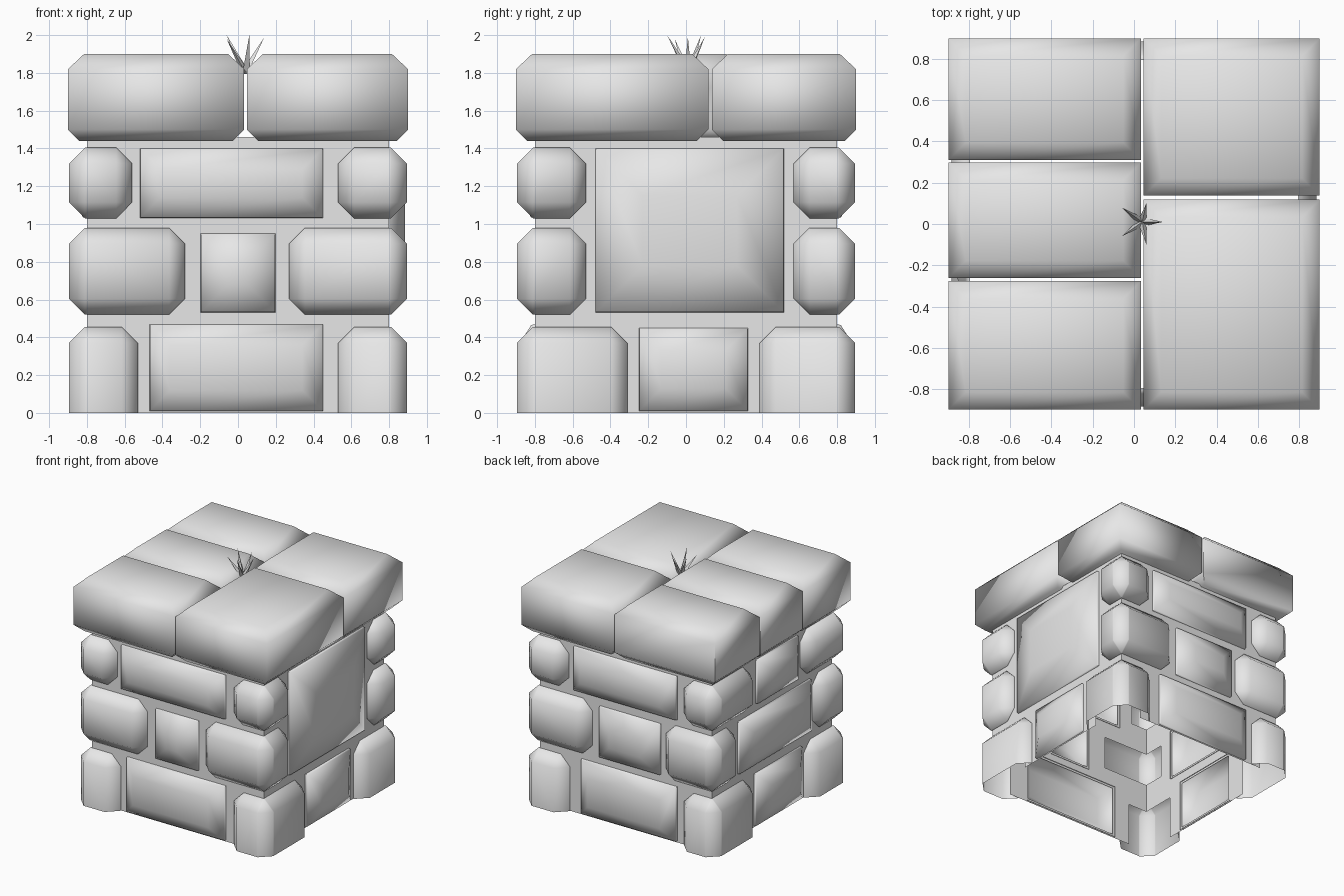
import bpy, bmesh, math
from mathutils import Vector, Matrix

cube = bpy.data.objects.get("Cube")
if cube:
    bpy.data.objects.remove(cube, do_unlink=True)

GREY = (0.8, 0.8, 0.8, 1)
stone = bpy.data.materials.new("stone_grey")
stone.use_nodes = True
stone.diffuse_color = GREY
stone.node_tree.nodes["Principled BSDF"].inputs["Base Color"].default_value = GREY

WALL = 0.8      # mortar plane
OUT = 0.895     # outer face of the corner stones


def finish(name, bm, angle=None):
    """Turn a bmesh into an object, smooth below the given angle."""
    mesh = bpy.data.meshes.new(name)
    bm.to_mesh(mesh)
    bm.free()
    mesh.materials.append(stone)
    obj = bpy.data.objects.new(name, mesh)
    bpy.context.collection.objects.link(obj)
    if angle:
        bpy.ops.object.select_all(action='DESELECT')
        obj.select_set(True)
        bpy.context.view_layer.objects.active = obj
        bpy.ops.object.shade_smooth_by_angle(angle=math.radians(angle))
    return obj


def loft(name, rect, rings, place, closed, angle):
    """Stack inset copies of a rectangle; rings hold (inset, depth)."""
    u0, u1, v0, v1 = rect
    bm = bmesh.new()
    loops = []
    for i, d in rings:
        corners = [(u0 + i, v0 + i), (u1 - i, v0 + i), (u1 - i, v1 - i), (u0 + i, v1 - i)]
        loops.append([bm.verts.new(place(u, v, d)) for u, v in corners])
    for a, b in zip(loops, loops[1:]):
        for k in range(4):
            n = (k + 1) % 4
            bm.faces.new((a[k], a[n], b[n], b[k]))
    bm.faces.new(loops[-1])
    if closed:
        bm.faces.new(loops[0][::-1])
    bmesh.ops.recalc_face_normals(bm, faces=bm.faces)
    return finish(name, bm, angle)


def corner_stone(name, sx, sy, x_in, y_in, z0, z1):
    """Chamfered block wrapped round a corner, hollow behind the mortar."""
    bm = bmesh.new()
    bmesh.ops.create_cube(bm, size=1)
    low = -0.4 if z0 == 0 else z0
    lo, hi = Vector((x_in, y_in, low)), Vector((OUT, OUT, z1))
    for v in bm.verts:
        p = [(lo[k] if v.co[k] < 0 else hi[k]) for k in range(3)]
        v.co = (p[0] * sx, p[1] * sy, p[2])
    bmesh.ops.recalc_face_normals(bm, faces=bm.faces)
    bmesh.ops.bevel(bm, geom=bm.edges[:], offset=0.085, segments=1,
                    profile=0.5, affect='EDGES')
    cuts = [((WALL * sx, 0, 0), (1, 0, 0), False), ((0, WALL * sy, 0), (0, 1, 0), False)]
    if z0 == 0:
        cuts.append(((0, 0, 0), (0, 0, 1), True))
    for co, no, clear in cuts:
        bmesh.ops.bisect_plane(bm, geom=bm.verts[:] + bm.edges[:] + bm.faces[:],
                               plane_co=co, plane_no=no, clear_inner=clear)
    inside = [f for f in bm.faces
              if abs(f.calc_center_median().x) < WALL - 0.001
              and abs(f.calc_center_median().y) < WALL - 0.001]
    bmesh.ops.delete(bm, geom=inside, context='FACES')
    finish(name, bm, 70)


# Corner stones: inner x and y ends for the bottom, middle and top rows
ROWS = [(0, 0.455), (0.52, 0.98), (1.03, 1.405)]
CORNERS = {
    ("front_left", 1, -1): [(0.53, 0.31), (0.27, 0.53), (0.53, 0.53)],
    ("front_right", -1, -1): [(0.53, 0.42), (0.28, 0.53), (0.56, 0.37)],
    ("back_left", 1, 1): [(0.52, 0.39), (0.31, 0.57), (0.53, 0.57)],
    ("back_right", -1, 1): [(0.55, 0.31), (0.38, 0.53), (0.55, 0.31)],
}
holes = {("y", -1): [], ("y", 1): [], ("x", -1): [], ("x", 1): []}
for (label, sx, sy), ends in CORNERS.items():
    for row, ((x_in, y_in), (z0, z1)) in enumerate(zip(ends, ROWS)):
        corner_stone(f"{label}_corner_stone_{row + 1}", sx, sy, x_in, y_in, z0, z1)
        for key, s, end in ((("y", sy), sx, x_in), (("x", sx), sy, y_in)):
            u0, u1 = sorted((s * (end + 0.09), s * WALL))
            holes[key].append((u0, u1, z0 + 0.09 * (z0 > 0), z1 - 0.09))


def wall_place(axis, side):
    if axis == "y":
        return lambda u, v, d: (u, side * d, v)
    return lambda u, v, d: (side * d, u, v)


# Middle stones on each wall: (u0, u1, z0, z1), width of the sloped rim
FACES = {
    ("front", "y", -1): [((-0.47, 0.45, 0.01, 0.47), 0.11),
                         ((-0.2, 0.2, 0.53, 0.95), 0.15),
                         ((-0.52, 0.45, 1.03, 1.4), 0.11)],
    ("left", "x", 1): [((-0.25, 0.33, 0.01, 0.45), 0.12),
                       ((-0.48, 0.52, 0.53, 1.4), 0.25)],
    ("back", "y", 1): [((-0.48, 0.41, 0.01, 0.47), 0.11),
                       ((-0.33, 0.24, 0.53, 0.96), 0.14),
                       ((-0.48, 0.48, 1.03, 1.4), 0.11)],
    ("right", "x", -1): [((-0.38, 0.24, 0.01, 0.45), 0.12),
                         ((-0.5, 0.46, 0.53, 0.97), 0.11),
                         ((-0.33, 0.22, 1.03, 1.4), 0.11)],
}
for (label, axis, side), stones in FACES.items():
    for n, (rect, rim) in enumerate(stones):
        rings = [(0, WALL - 0.005), (0.005, WALL + 0.02), (rim, OUT - 0.01)]
        loft(f"{label}_middle_stone_{n + 1}", rect, rings,
             wall_place(axis, side), False, 80)
        u0, u1, z0, z1 = rect
        holes[axis, side].append((u0 + 0.02, u1 - 0.02, z0 + 0.02, z1 - 0.02))

# Mortar walls, open behind every stone and at the bottom
bm = bmesh.new()
for (axis, side), rects in holes.items():
    place = wall_place(axis, side)
    us = sorted({-WALL, WALL, *(r[0] for r in rects), *(r[1] for r in rects)})
    zs = sorted({0, 1.46, *(r[2] for r in rects), *(r[3] for r in rects)})
    for a, b in zip(us, us[1:]):
        for c, d in zip(zs, zs[1:]):
            u, z = (a + b) / 2, (c + d) / 2
            if any(r[0] < u < r[1] and r[2] < z < r[3] for r in rects):
                continue
            quad = [bm.verts.new(place(p, q, WALL)) for p, q in
                    ((a, c), (b, c), (b, d), (a, d))]
            if (axis == "y") == (side > 0):
                quad.reverse()
            bm.faces.new(quad)
bmesh.ops.remove_doubles(bm, verts=bm.verts, dist=0.0001)
finish("mortar_walls", bm)

# Cap slabs: chamfered above and below, square in plan
SLABS = [(-0.9, 0.033, 0.31, 0.9), (-0.9, 0.033, -0.262, 0.298), (-0.9, 0.033, -0.9, -0.277),
         (0.047, 0.9, 0.137, 0.9), (0.047, 0.9, -0.9, 0.118)]
for n, rect in enumerate(SLABS):
    loft(f"cap_slab_{n + 1}", rect, [(0.06, 1.44), (0, 1.5), (0, 1.82), (0.085, 1.9)],
         lambda u, v, d: (u, v, d), True, 60)

# Grass tuft growing from the joint
root = Vector((0.04, 0.01, 1.8))
TIPS = [(-0.06, 0.08, 2.0), (0.06, 0.1, 1.99), (0.14, 0.01, 1.99),
        (0.06, -0.1, 2.0), (-0.06, -0.06, 1.98)]
for n, tip in enumerate(TIPS):
    way = Vector(tip) - root
    bm = bmesh.new()
    turn = way.to_track_quat('Z', 'Y').to_matrix().to_4x4()
    bmesh.ops.create_cone(bm, cap_ends=True, segments=3, radius1=0.022, radius2=0,
                          depth=way.length,
                          matrix=Matrix.Translation(root + way / 2) @ turn)
    bmesh.ops.remove_doubles(bm, verts=bm.verts, dist=0.0001)
    finish(f"grass_blade_{n + 1}", bm)
